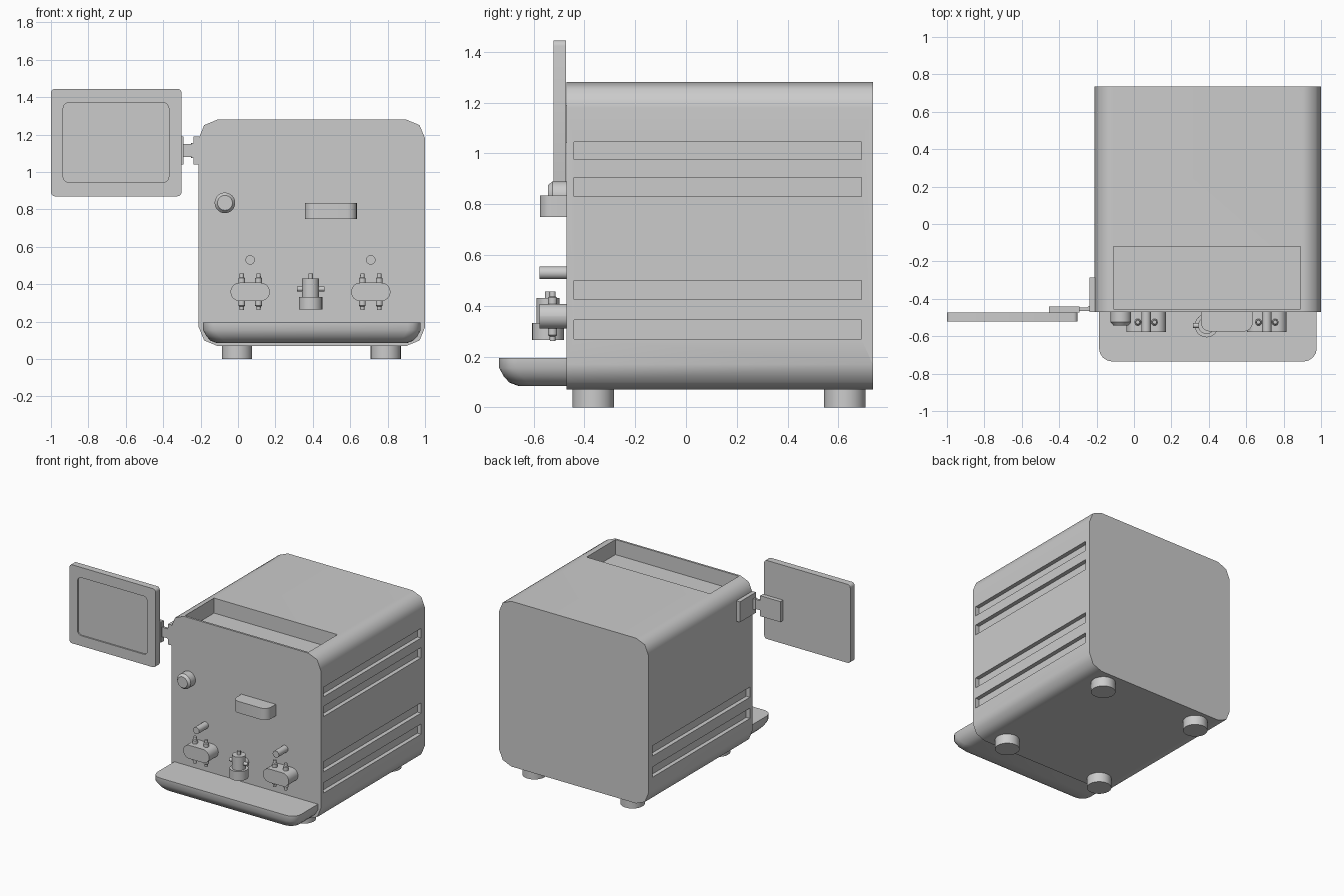
import bpy, bmesh, math

if "Cube" in bpy.data.objects:
    bpy.data.objects.remove(bpy.data.objects["Cube"])

# Axis maps: (u, v, depth) -> world
MAPS = {
    'z': lambda u, v, d: (u, v, d),
    'y': lambda u, v, d: (u, d, v),
    'x': lambda u, v, d: (d, u, v),
}


def loft(name, rings, axis='z', angle=50):
    """Skin closed rings [(outline, depth), ...] and cap both ends."""
    bm = bmesh.new()
    loops = [[bm.verts.new(MAPS[axis](u, v, d)) for u, v in pts] for pts, d in rings]
    n = len(loops[0])
    for a, b in zip(loops, loops[1:]):
        for i in range(n):
            bm.faces.new((a[i], a[(i + 1) % n], b[(i + 1) % n], b[i]))
    bm.faces.new(loops[0])
    bm.faces.new(loops[-1])
    bmesh.ops.recalc_face_normals(bm, faces=bm.faces)
    me = bpy.data.meshes.new(name)
    bm.to_mesh(me)
    bm.free()
    ob = bpy.data.objects.new(name, me)
    bpy.context.collection.objects.link(ob)
    smooth(ob, angle)
    return ob


def smooth(ob, angle):
    bpy.ops.object.select_all(action='DESELECT')
    ob.select_set(True)
    bpy.context.view_layer.objects.active = ob
    bpy.ops.object.shade_smooth_by_angle(angle=math.radians(angle))


def arc(cx, cy, r, a0, a1, n):
    return [(cx + r * math.cos(math.radians(a0 + (a1 - a0) * i / n)),
             cy + r * math.sin(math.radians(a0 + (a1 - a0) * i / n))) for i in range(n + 1)]


def rrect(x0, x1, y0, y1, r, n=4):
    return (arc(x1 - r, y1 - r, r, 0, 90, n) + arc(x0 + r, y1 - r, r, 90, 180, n)
            + arc(x0 + r, y0 + r, r, 180, 270, n) + arc(x1 - r, y0 + r, r, 270, 360, n))


def box(name, x0, x1, y0, y1, z0, z1):
    return loft(name, [([(x0, y0), (x1, y0), (x1, y1), (x0, y1)], z) for z in (z0, z1)])


def lathe(name, cu, cv, profile, axis='z', n=24):
    """Round part from (radius, depth) pairs."""
    return loft(name, [(arc(cu, cv, r, 0, 360, n)[:-1], d) for r, d in profile], axis, 35)


# Body shell with top well and side vents
outline = rrect(-0.21, 1.0, 0.07, 1.28, 0.1, 2)
body = loft("body", [(outline, -0.47), (outline, 0.735)], 'y')
cutters = [box("well_cutter", -0.11, 0.89, -0.455, -0.12, 1.17, 1.4)]
vents = [(0.27, 0.345), (0.425, 0.5), (0.83, 0.905), (0.975, 1.045)]
for z0, z1 in vents:
    cutters.append(box("vent_cutter", 0.97, 1.1, -0.44, 0.69, z0, z1))
for z0, z1 in vents[:2]:
    cutters.append(box("vent_cutter", -0.3, -0.18, -0.44, 0.69, z0, z1))
for c in cutters:
    c.hide_render = True
    mod = body.modifiers.new("cut", 'BOOLEAN')
    mod.object = c
    mod.solver = 'EXACT'
    bpy.context.view_layer.objects.active = body
    bpy.ops.object.modifier_apply(modifier=mod.name)
    bpy.data.objects.remove(c)
smooth(body, 50)
body.modifiers.new("weighted", 'WEIGHTED_NORMAL').keep_sharp = True

# Feet
for x in (-0.005, 0.79):
    for y in (-0.365, 0.625):
        lathe("foot", x, y, [(0.081, 0), (0.081, 0.075)])


# Drip tray, rounded under its front and sides
def tray_outline(i):
    x0, x1, y0, r = -0.187 + i, 0.977 - i, -0.735 + i, 0.07
    return ([(x0, -0.47)] + arc(x0 + r, y0 + r, r, 180, 270, 4)
            + arc(x1 - r, y0 + r, r, 270, 360, 4) + [(x1, -0.47)])


loft("drip_tray", [(tray_outline(i), z) for i, z in
                   ((0, 0.195), (0, 0.155), (0.018, 0.122), (0.04, 0.098), (0.075, 0.085))])

# Screen with shallow display recess
outer = rrect(-1.0, -0.302, 0.87, 1.445, 0.022)
inner = rrect(-0.935, -0.37, 0.945, 1.37, 0.03)
loft("screen", [(outer, -0.473), (outer, -0.522), (inner, -0.522), (inner, -0.512)], 'y', 35)

# Screen bracket
box("bracket_body_plate", -0.237, -0.208, -0.47, -0.285, 1.04, 1.19)
box("bracket_screen_plate", -0.455, -0.292, -0.474, -0.442, 1.04, 1.19)
box("bracket_arm", -0.295, -0.23, -0.465, -0.447, 1.08, 1.15)
lathe("bracket_hinge", -0.237, -0.452, [(0.014, 1.075), (0.014, 1.155)], n=12)

# Dial and dispensing spout
lathe("dial", -0.07, 0.835, [(0.055, -0.465), (0.055, -0.525), (0.04, -0.543)], 'y', 32)
spout = ([(0.357, -0.465)] + arc(0.407, -0.525, 0.05, 180, 270, 5)
         + arc(0.585, -0.525, 0.05, 270, 360, 5) + [(0.635, -0.465)])
loft("spout", [(spout, 0.75), (spout, 0.835)], 'z', 35)

# Twin valve blocks, each with a button above and pins through it
for x in (0.065, 0.71):
    lathe("button", x, 0.53, [(0.025, -0.465), (0.025, -0.577)], 'y')
    pod = rrect(x - 0.105, x + 0.105, 0.31, 0.408, 0.0489, 6)
    loft("valve_block", [(pod, -0.465), (pod, -0.577)], 'y', 35)
    for dx in (-0.045, 0.045):
        lathe("valve_pin", x + dx, -0.525,
              [(0.011, 0.262), (0.012, 0.28), (0.018, 0.285), (0.018, 0.432),
               (0.012, 0.437), (0.011, 0.457)], n=16)

# Central nozzle: stepped barrel with side pins and a mount
lathe("nozzle", 0.388, -0.543, [(0.063, 0.265), (0.063, 0.332), (0.045, 0.332), (0.045, 0.43),
                                (0.012, 0.43), (0.012, 0.457)])
lathe("nozzle_cross_pin", -0.543, 0.375, [(0.013, 0.315), (0.013, 0.462)], 'x', 12)
lathe("nozzle_mount", 0.388, 0.35, [(0.03, -0.53), (0.03, -0.465)], 'y', 16)
